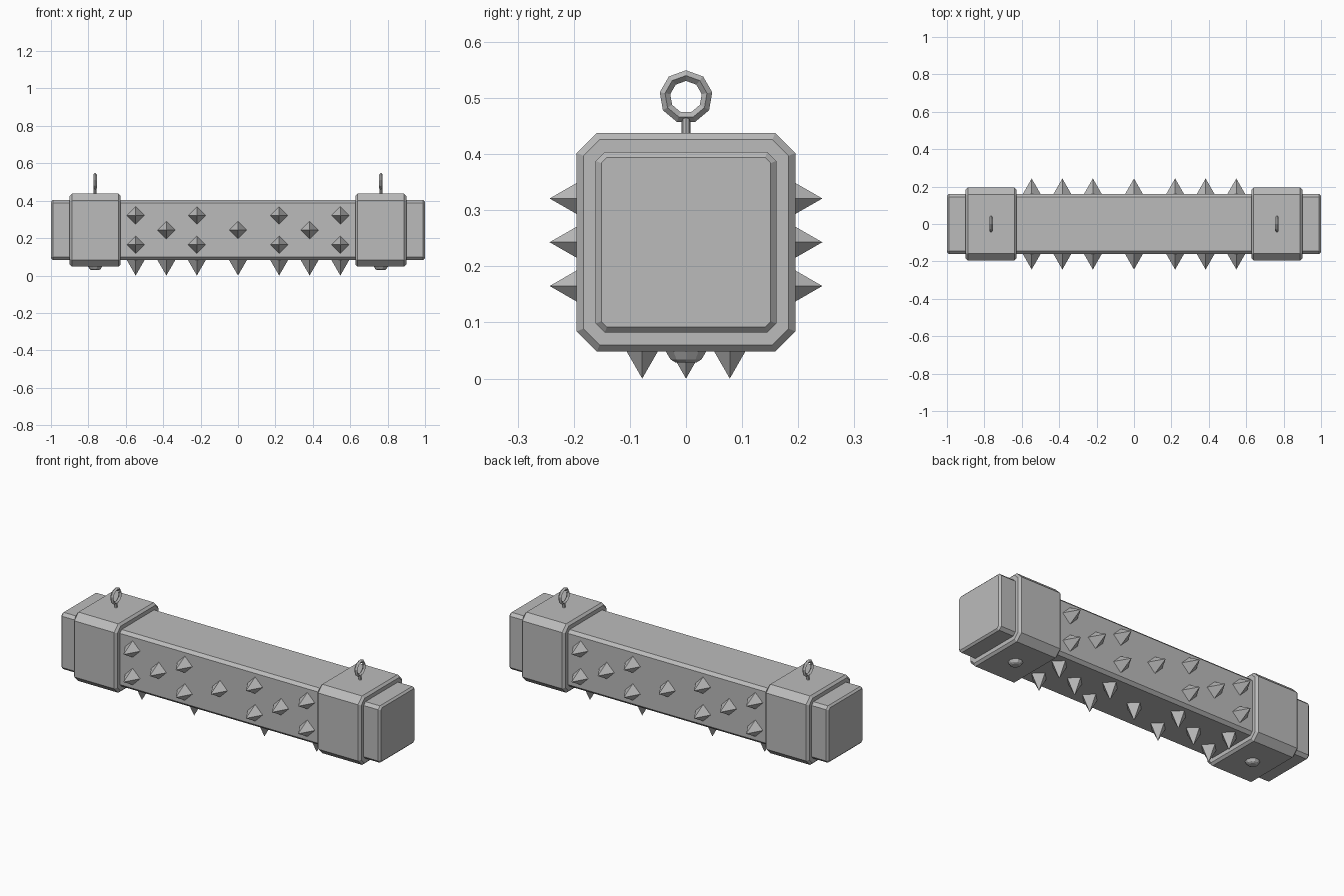
import bpy, bmesh, math
from mathutils import Matrix, Vector

cube = bpy.data.objects.get("Cube")
if cube:
    bpy.data.objects.remove(cube, do_unlink=True)

CENTRE_Z = 0.243
CAP_HALF = 0.195
BEAM_HALF = 0.161

grey = bpy.data.materials.new("plain grey")
grey.use_nodes = True
colour = (0.5, 0.5, 0.5, 1)
grey.diffuse_color = colour
grey.node_tree.nodes["Principled BSDF"].inputs["Base Color"].default_value = colour


def finish(name, bm):
    bmesh.ops.recalc_face_normals(bm, faces=bm.faces)
    mesh = bpy.data.meshes.new(name)
    bm.to_mesh(mesh)
    bm.free()
    mesh.materials.append(grey)
    obj = bpy.data.objects.new(name, mesh)
    bpy.context.collection.objects.link(obj)
    return obj


def octagon(half, cut):
    s = half - cut
    return [(half, -s), (half, s), (s, half), (-s, half),
            (-half, s), (-half, -s), (-s, -half), (s, -half)]


def loft(name, rings):
    """Skin a list of equal-length point rings and close both ends."""
    bm = bmesh.new()
    loops = [[bm.verts.new(p) for p in ring] for ring in rings]
    for a, b in zip(loops, loops[1:]):
        for i in range(len(a)):
            j = (i + 1) % len(a)
            bm.faces.new((a[i], a[j], b[j], b[i]))
    bm.faces.new(loops[0])
    bm.faces.new(loops[-1])
    return finish(name, bm)


def chamfered_block(name, x0, x1, half, cut, edge):
    """Square bar along x with chamfered corners and bevelled ends."""
    inner_cut = cut - edge * (2 - math.sqrt(2))
    stations = [(x0, half - edge, inner_cut), (x0 + edge, half, cut),
                (x1 - edge, half, cut), (x1, half - edge, inner_cut)]
    return loft(name, [[(x, y, CENTRE_Z + z) for y, z in octagon(h, c)]
                       for x, h, c in stations])


def turned(name, x, sides, profile):
    """Round part about a vertical axis from (radius, z) pairs."""
    angles = [math.tau * i / sides for i in range(sides)]
    return loft(name, [[(x + r * math.cos(a), r * math.sin(a), z) for a in angles]
                       for r, z in profile])


def eye_ring(name, x, z, major, minor, sides=9, section=4):
    bm = bmesh.new()
    rings = []
    for i in range(sides):
        a = math.tau * i / sides
        ring = []
        for k in range(section):
            b = math.tau * k / section
            r = major + minor * math.cos(b)
            ring.append(bm.verts.new((x + minor * math.sin(b),
                                      r * math.sin(a), z + r * math.cos(a))))
        rings.append(ring)
    for i in range(sides):
        a, b = rings[i], rings[(i + 1) % sides]
        for k in range(section):
            m = (k + 1) % section
            bm.faces.new((a[k], a[m], b[m], b[k]))
    return finish(name, bm)


# Long beam
chamfered_block("beam", -1, 1, BEAM_HALF, 0.016, 0.01)

# End collars with hanging eyes and bolt heads
for side, label in ((-1, "right"), (1, "left")):
    x0, x1 = sorted((side * 0.627, side * 0.9))
    x = side * 0.764
    chamfered_block(f"{label}_collar", x0, x1, CAP_HALF, 0.036, 0.012)
    turned(f"{label}_eye_stem", x, 8, [(0.008, 0.42), (0.008, 0.464)])
    eye_ring(f"{label}_eye_ring", x, 0.502, 0.038, 0.0095)
    turned(f"{label}_bolt_head", x, 10,
           [(0.038, 0.055), (0.037, 0.047), (0.029, 0.034), (0.02, 0.029)])

# Spikes in a two-one-two-one pattern on the front, back and underside
columns = [(-0.547, 2), (-0.383, 1), (-0.22, 2), (0, 1),
           (0.22, 2), (0.383, 1), (0.547, 2)]
ROW = 0.078
REACH = 0.243
SPIKE_BASE = 0.05
SINK = 0.005
height = REACH - BEAM_HALF + SINK
for label, turn in (("underside", 0), ("front", -90), ("back", 90)):
    bm = bmesh.new()
    spin = (Matrix.Translation((0, 0, CENTRE_Z))
            @ Matrix.Rotation(math.radians(turn), 4, "X"))
    for x, count in columns:
        for y in ((-ROW, ROW) if count == 2 else (0,)):
            base = [bm.verts.new(spin @ Vector((x + dx * SPIKE_BASE,
                                                y + dy * SPIKE_BASE,
                                                height - REACH)))
                    for dx, dy in ((1, 0), (0, 1), (-1, 0), (0, -1))]
            tip = bm.verts.new(spin @ Vector((x, y, -REACH)))
            bm.faces.new(base)
            for i in range(4):
                bm.faces.new((base[i], base[(i + 1) % 4], tip))
    finish(f"{label}_spikes", bm)
